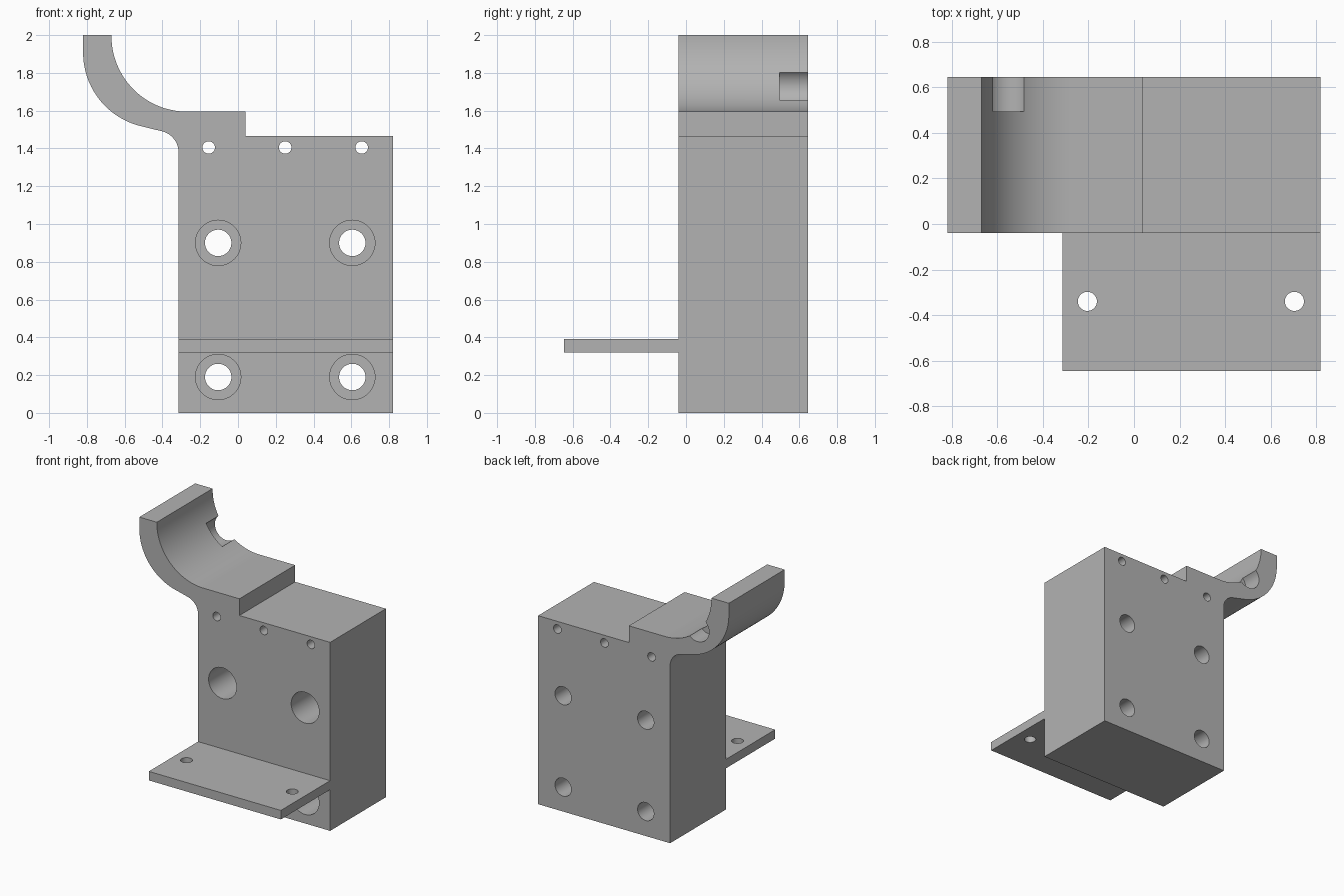
import bpy, bmesh
from math import sin, cos, radians, pi
from mathutils import Matrix, Vector

cube = bpy.data.objects.get("Cube")
if cube:
    bpy.data.objects.remove(cube, do_unlink=True)

grey = bpy.data.materials.new("plain grey")
grey.use_nodes = True
color = (0.45, 0.45, 0.45, 1)
grey.diffuse_color = color
grey.node_tree.nodes["Principled BSDF"].inputs["Base Color"].default_value = color

FRONT, BACK = -0.04, 0.645
LEFT, RIGHT = 0.82, -0.315


def make_object(name, bm):
    bmesh.ops.recalc_face_normals(bm, faces=bm.faces)
    mesh = bpy.data.meshes.new(name)
    bm.to_mesh(mesh)
    bm.free()
    mesh.materials.append(grey)
    obj = bpy.data.objects.new(name, mesh)
    bpy.context.collection.objects.link(obj)
    return obj


def extrude(name, outline, y0, y1):
    """Extrude an x-z outline along y."""
    bm = bmesh.new()
    face = bm.faces.new([bm.verts.new((x, y0, z)) for x, z in outline])
    out = bmesh.ops.extrude_face_region(bm, geom=[face])["geom"]
    verts = [v for v in out if isinstance(v, bmesh.types.BMVert)]
    bmesh.ops.translate(bm, verts=verts, vec=(0, y1 - y0, 0))
    return make_object(name, bm)


def arc(cx, cz, r, a0, a1, steps):
    angles = [radians(a0 + (a1 - a0) * i / steps) for i in range(steps + 1)]
    return [(cx + r * cos(a), cz + r * sin(a)) for a in angles]


def drill(target, start, end, radius):
    """Cut a round hole between two points."""
    start, end = Vector(start), Vector(end)
    axis = end - start
    turn = axis.to_track_quat('Z', 'Y').to_matrix().to_4x4()
    bm = bmesh.new()
    bmesh.ops.create_cone(bm, cap_ends=True, segments=48, radius1=radius,
                          radius2=radius, depth=axis.length,
                          matrix=Matrix.Translation((start + end) / 2) @ turn)
    cutter = make_object("hole_cutter", bm)
    cutter.hide_render = True
    mod = target.modifiers.new("hole", 'BOOLEAN')
    mod.operation = 'DIFFERENCE'
    mod.solver = 'EXACT'
    mod.object = cutter
    bpy.context.view_layer.objects.active = target
    bpy.ops.object.modifier_apply(modifier=mod.name)
    bpy.data.objects.remove(cutter, do_unlink=True)


# Block with stepped top and curved arm
outline = [(RIGHT, 0), (LEFT, 0), (LEFT, 1.465), (0.04, 1.465), (0.04, 1.595)]
outline += arc(-0.27, 1.995, 0.4, 270, 180, 32)
outline += [(-0.67, 2), (-0.82, 2)]
outline += arc(-0.42, 1.907, 0.4, 180, 255.4, 28)
outline += arc(-0.429, 1.38, 0.114, 75.4, 0, 16)
body = extrude("mounting_block", outline, FRONT, BACK)

# Counterbored bolt holes
for x in (-0.105, 0.605):
    for z in (0.19, 0.9):
        drill(body, (x, FRONT - 0.1, z), (x, BACK + 0.1, z), 0.07)
        drill(body, (x, FRONT - 0.1, z), (x, FRONT + 0.45, z), 0.12)

# Small holes along the top
for x in (-0.155, 0.25, 0.655):
    drill(body, (x, FRONT - 0.1, 1.405), (x, BACK + 0.1, 1.405), 0.033)

# Round notch in the back of the arm
drill(body, (-0.55, 0.495, 1.73), (-0.55, BACK + 0.1, 1.73), 0.1)

# Front shelf with two holes
shelf = extrude("front_shelf", [(RIGHT, 0.32), (LEFT, 0.32),
                                (LEFT, 0.39), (RIGHT, 0.39)], -0.645, FRONT)
for x in (-0.205, 0.705):
    drill(shelf, (x, -0.34, 0.2), (x, -0.34, 0.5), 0.042)

# Smooth the curved walls, keep edges sharp
bpy.ops.object.select_all(action='DESELECT')
for obj in (body, shelf):
    obj.select_set(True)
bpy.context.view_layer.objects.active = body
bpy.ops.object.shade_smooth_by_angle(angle=radians(30))
